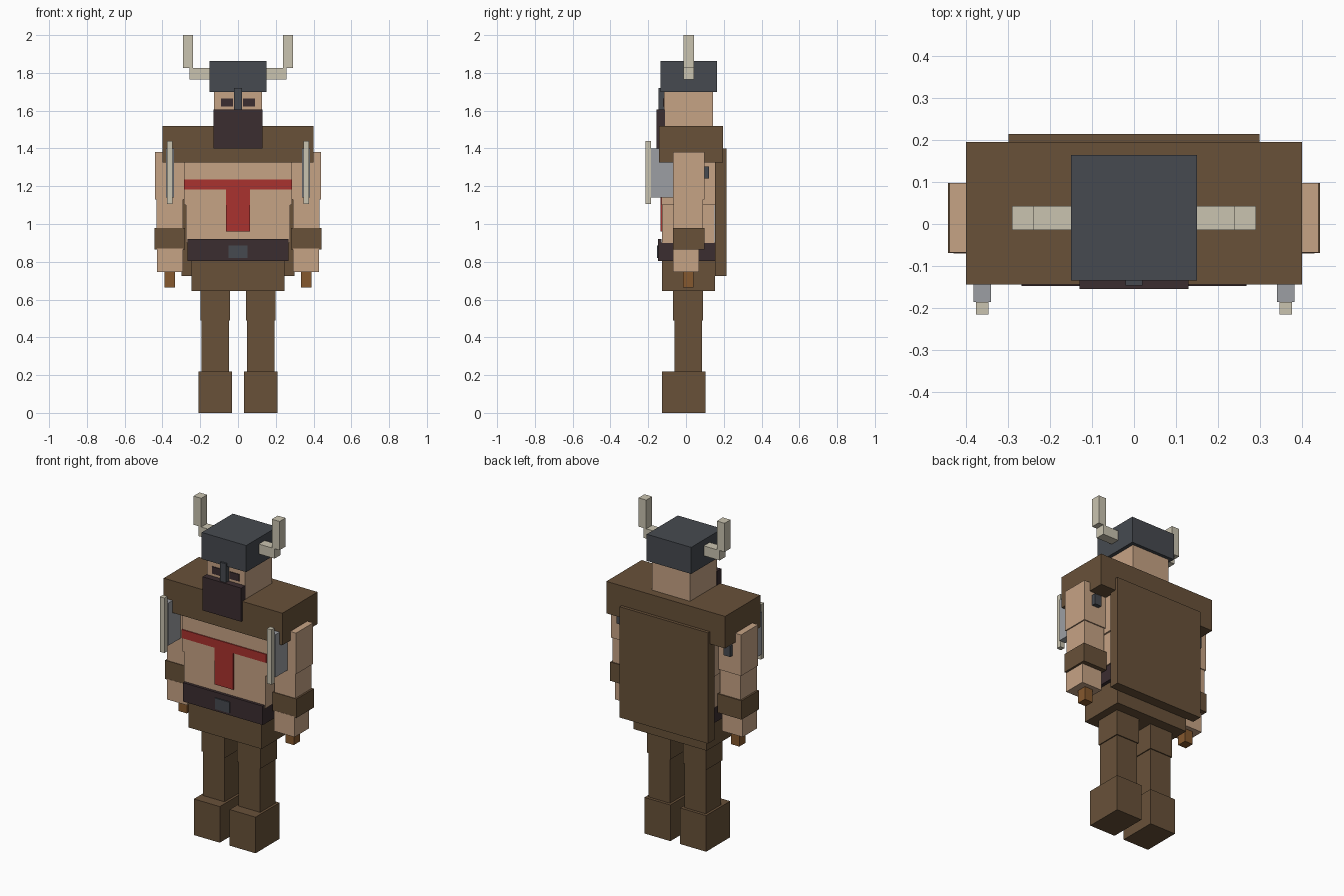
import bpy

def srgb(r, g, b):
    f = lambda c: c / 12.92 if c <= 0.04045 else ((c + 0.055) / 1.055) ** 2.4
    return (f(r / 255), f(g / 255), f(b / 255), 1)

def material(name, *rgb):
    m = bpy.data.materials.new(name)
    m.diffuse_color = srgb(*rgb)
    return m

SKIN = material("skin", 198, 163, 133)
LEATHER = material("brown leather", 104, 81, 57)
DARK = material("dark brown", 59, 45, 48)
IRON = material("dark iron", 70, 74, 80)
HORN = material("pale horn", 202, 196, 176)
RED = material("red paint", 170, 50, 46)
STEEL = material("grey steel", 156, 159, 164)
WOOD = material("wood", 133, 88, 46)

def box(name, mat, x, y, z):
    """Box spanning the (min, max) ranges x, y and z."""
    bpy.ops.mesh.primitive_cube_add(size=1, location=[(a + b) / 2 for a, b in (x, y, z)])
    ob = bpy.context.object
    ob.name = name
    ob.scale = [b - a for a, b in (x, y, z)]
    bpy.ops.object.transform_apply(location=False, rotation=False, scale=True)
    ob.data.materials.append(mat)
    return ob

def centred(name, mat, half, y, z):
    return box(name, mat, (-half, half), y, z)

def pair(name, mat, x, y, z):
    box("right_" + name, mat, x, y, z)
    box("left_" + name, mat, (-x[1], -x[0]), y, z)

# Legs and boots
pair("boot", LEATHER, (0.033, 0.208), (-0.128, 0.103), (0, 0.22))
pair("shin", LEATHER, (0.048, 0.193), (-0.062, 0.085), (0.22, 0.49))
pair("thigh", LEATHER, (0.042, 0.199), (-0.068, 0.091), (0.49, 0.66))

# Torso
centred("hips", LEATHER, 0.247, (-0.126, 0.153), (0.645, 0.81))
centred("belt", DARK, 0.268, (-0.135, 0.156), (0.803, 0.903))
centred("belt_front", DARK, 0.268, (-0.147, -0.13), (0.805, 0.92))
centred("buckle", IRON, 0.049, (-0.153, -0.145), (0.82, 0.887))
centred("abdomen", SKIN, 0.275, (-0.128, 0.152), (0.90, 1.1))
centred("chest", SKIN, 0.285, (-0.13, 0.155), (1.1, 1.4))
centred("chest_band", RED, 0.285, (-0.136, -0.128), (1.183, 1.235))
centred("chest_stripe", RED, 0.063, (-0.136, -0.127), (0.96, 1.183))

# Fur mantle and cloak
centred("mantle", LEATHER, 0.40, (-0.144, 0.195), (1.325, 1.52))
centred("cloak", LEATHER, 0.298, (0.153, 0.214), (0.725, 1.4))

# Arms
pair("upper_arm", SKIN, (0.287, 0.439), (-0.068, 0.097), (1.13, 1.38))
pair("forearm", SKIN, (0.291, 0.432), (-0.065, 0.09), (0.97, 1.13))
pair("bracer", LEATHER, (0.281, 0.443), (-0.069, 0.097), (0.865, 0.98))
pair("hand", SKIN, (0.292, 0.43), (-0.07, 0.069), (0.745, 0.87))

# Axes held along the arms
pair("axe_handle", WOOD, (0.333, 0.388), (-0.017, 0.041), (0.665, 1.3))
pair("axe_poll", IRON, (0.338, 0.383), (0.04, 0.122), (1.24, 1.305))
pair("axe_blade", STEEL, (0.34, 0.382), (-0.185, 0.0), (1.14, 1.375))
pair("axe_blade_tip", STEEL, (0.34, 0.382), (-0.185, -0.07), (1.375, 1.4))
pair("axe_edge", HORN, (0.346, 0.376), (-0.215, -0.185), (1.105, 1.44))

# Head and face
centred("head", SKIN, 0.128, (-0.117, 0.144), (1.4, 1.72))
centred("beard", DARK, 0.13, (-0.155, -0.112), (1.4, 1.605))
pair("eye", DARK, (0.027, 0.091), (-0.122, -0.115), (1.622, 1.665))

# Horned helmet
centred("helmet", IRON, 0.15, (-0.135, 0.164), (1.70, 1.862))
centred("nose_guard", IRON, 0.02, (-0.146, -0.115), (1.6, 1.72))
pair("horn_base", HORN, (0.14, 0.257), (-0.014, 0.043), (1.765, 1.825))
pair("horn_tip", HORN, (0.238, 0.29), (-0.014, 0.043), (1.825, 2.0))
